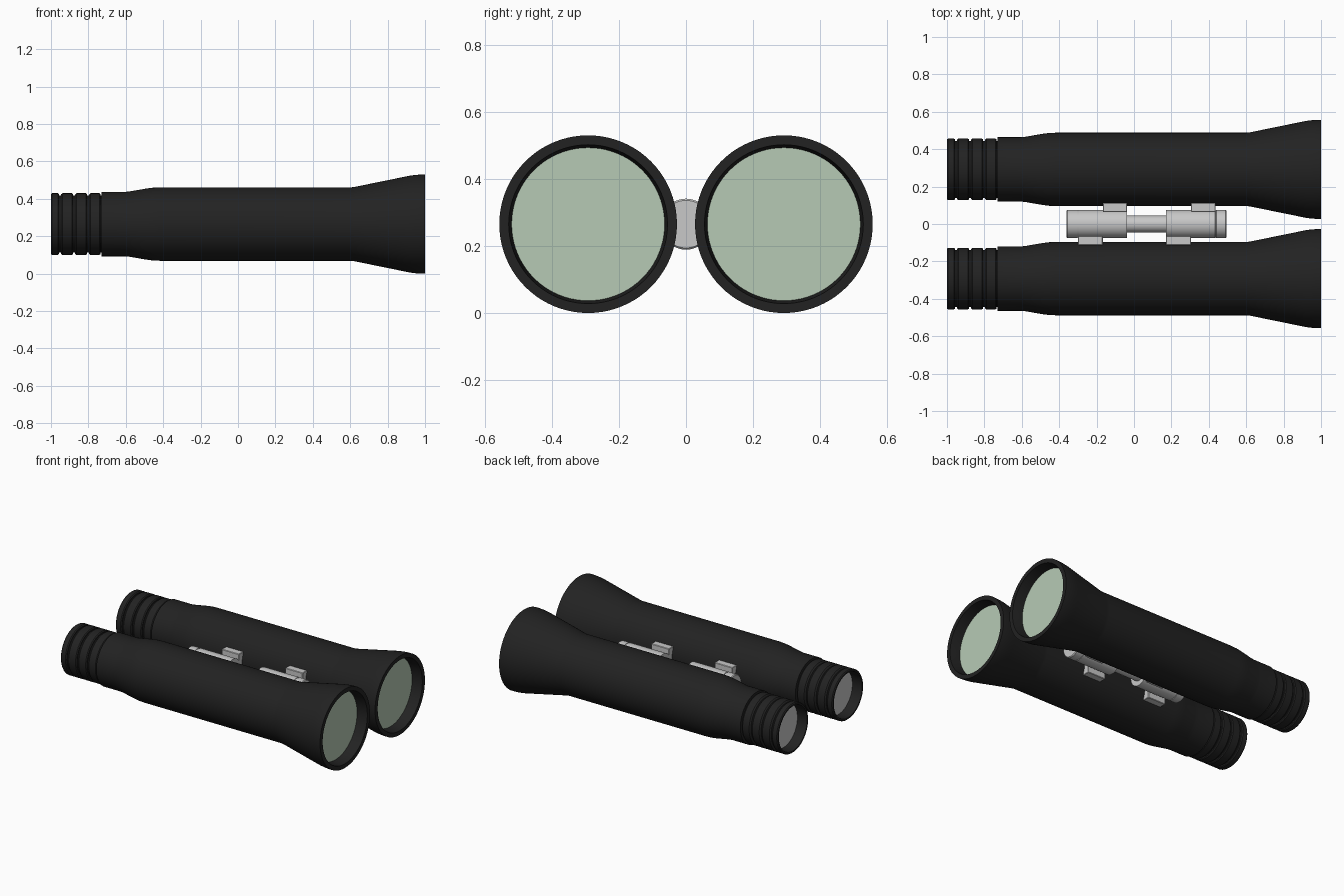
import bpy, bmesh, math

if "Cube" in bpy.data.objects:
    bpy.data.objects.remove(bpy.data.objects["Cube"])

AXIS_Y, AXIS_Z = 0.292, 0.265


def material(name, rgb):
    m = bpy.data.materials.new(name)
    m.diffuse_color = (*rgb, 1)
    m.use_nodes = True
    m.node_tree.nodes["Principled BSDF"].inputs["Base Color"].default_value = m.diffuse_color
    return m


BLACK = material("black rubber", (0.016, 0.016, 0.016))
GREY = material("light grey metal", (0.58, 0.58, 0.58))
GREEN = material("pale green glass", (0.47, 0.59, 0.46))


def finish(name, bm, mat, angle=25):
    bmesh.ops.recalc_face_normals(bm, faces=bm.faces)
    me = bpy.data.meshes.new(name)
    bm.to_mesh(me)
    bm.free()
    me.materials.append(mat)
    ob = bpy.data.objects.new(name, me)
    bpy.context.collection.objects.link(ob)
    bpy.ops.object.select_all(action='DESELECT')
    ob.select_set(True)
    bpy.context.view_layer.objects.active = ob
    bpy.ops.object.shade_smooth_by_angle(angle=math.radians(angle))
    return ob


def lathe(name, profile, y, mat, closed=False, segments=80):
    """Revolve (x, radius) points around a line parallel to x; open ends are capped."""
    bm = bmesh.new()
    rings = []
    for x, r in profile:
        rings.append([bm.verts.new((x, y + r * math.cos(2 * math.pi * i / segments),
                                    AXIS_Z + r * math.sin(2 * math.pi * i / segments)))
                      for i in range(segments)])
    pairs = list(zip(rings, rings[1:]))
    if closed:
        pairs.append((rings[-1], rings[0]))
    else:
        bm.faces.new(rings[0])
        bm.faces.new(rings[-1])
    for a, b in pairs:
        for i in range(segments):
            j = (i + 1) % segments
            bm.faces.new((a[i], a[j], b[j], b[i]))
    return finish(name, bm, mat)


# Barrel profile: ribbed eyecup, body, flared front rim, then back through the bore
barrel = []
for x0, x1 in ((-1, -0.957), (-0.945, -0.882), (-0.87, -0.807), (-0.795, -0.735)):
    barrel += [(x0, 0.160), (x0 + 0.006, 0.165), (x1 - 0.006, 0.165), (x1, 0.160)]
    barrel += [(x1 + 0.001, 0.153), (x1 + 0.010, 0.153)]
barrel[-1] = (-0.73, 0.153)
barrel += [(-0.729, 0.172), (-0.605, 0.172), (-0.58, 0.1745), (-0.49, 0.190),
           (-0.455, 0.1945), (-0.42, 0.196), (0.60, 0.196), (0.62, 0.198),
           (0.89, 0.253), (0.92, 0.259), (0.95, 0.263), (0.98, 0.265), (1.0, 0.265),
           (1.0, 0.237), (0.985, 0.235), (0.92, 0.227), (0.85, 0.225),
           (0.6, 0.17), (-0.6, 0.145), (-0.99, 0.147), (-1.0, 0.150)]

for side, label in ((1, "far"), (-1, "near")):
    y = side * AXIS_Y
    lathe(label + "_barrel", barrel, y, BLACK, closed=True)
    # Glass discs recessed in both ends
    lathe(label + "_front_lens", [(0.91, 0.229), (0.93, 0.229)], y, GREEN)
    lathe(label + "_eye_lens", [(-0.93, 0.1475), (-0.91, 0.1475)], y, GREY)

# Central hinge: two sleeves with end caps, joined by a thin rod
lathe("hinge_pin", [
    (-0.36, 0.071), (-0.355, 0.076), (-0.303, 0.076), (-0.302, 0.073), (-0.298, 0.073),
    (-0.297, 0.076), (-0.038, 0.076), (-0.038, 0.045), (0.17, 0.045), (0.17, 0.076),
    (0.434, 0.076), (0.435, 0.073), (0.439, 0.073), (0.440, 0.076),
    (0.489, 0.076), (0.494, 0.071)], 0, GREY, segments=64)

# Knuckle plates that join the hinge to alternate barrels
for i, (x0, x1, side) in enumerate(((-0.167, -0.038, 1), (0.305, 0.435, 1),
                                    (-0.300, -0.167, -1), (0.172, 0.305, -1))):
    bm = bmesh.new()
    bmesh.ops.create_cube(bm, size=1)
    for v in bm.verts:
        v.co.x = (x0 + x1) / 2 + v.co.x * (x1 - x0)
        v.co.y = side * 0.088 + v.co.y * 0.048
        v.co.z = AXIS_Z + v.co.z * 0.17
    bmesh.ops.bevel(bm, geom=bm.edges[:], offset=0.003, segments=1, affect='EDGES')
    finish("hinge_lug_%d" % (i + 1), bm, GREY)
